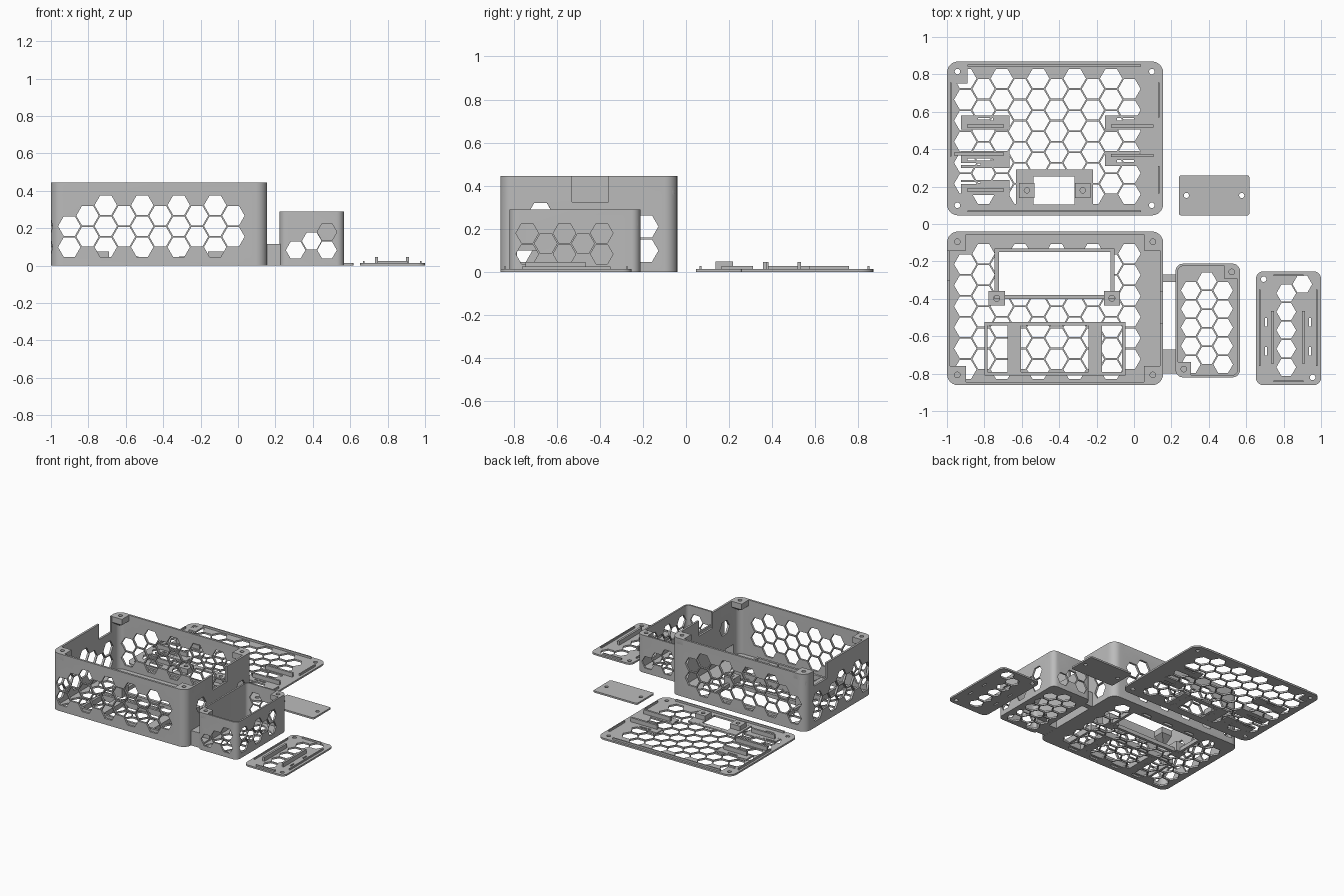
import bpy, bmesh, math

if "Cube" in bpy.data.objects:
    bpy.data.objects.remove(bpy.data.objects["Cube"])

T = 0.013            # plate thickness
PX, PY = 0.0975, 0.1126   # honeycomb spacing on the large parts
R, RS = 0.06, 0.0525      # hexagon radius, large and small parts

grey = bpy.data.materials.new("grey plastic")
grey.diffuse_color = (0.5, 0.5, 0.5, 1)
grey.use_nodes = True
grey.node_tree.nodes["Principled BSDF"].inputs["Base Color"].default_value = grey.diffuse_color

AXES = {"z": lambda u, v, w: (u, v, w),
        "y": lambda u, v, w: (u, w, v),
        "x": lambda u, v, w: (w, u, v)}


def prism(bm, pts, w0, w1, axis="z"):
    """Extrude a 2D outline along an axis."""
    f = AXES[axis]
    a = [bm.verts.new(f(u, v, w0)) for u, v in pts]
    b = [bm.verts.new(f(u, v, w1)) for u, v in pts]
    bm.faces.new(a)
    bm.faces.new(b)
    n = len(pts)
    for i in range(n):
        bm.faces.new((a[i], a[(i + 1) % n], b[(i + 1) % n], b[i]))


def ngon(u, v, r, n=6):
    return [(u + r * math.cos(2 * math.pi * i / n), v + r * math.sin(2 * math.pi * i / n)) for i in range(n)]


def rect(x0, x1, y0, y1):
    return [(x0, y0), (x1, y0), (x1, y1), (x0, y1)]


def rounded(x0, x1, y0, y1, r, n=6):
    pts = []
    for k, (cx, cy) in enumerate([(x1 - r, y1 - r), (x0 + r, y1 - r), (x0 + r, y0 + r), (x1 - r, y0 + r)]):
        for i in range(n + 1):
            a = math.pi / 2 * (k + i / n)
            pts.append((cx + r * math.cos(a), cy + r * math.sin(a)))
    return pts


def make(name, items):
    """Object from a list of (outline, start, end[, axis])."""
    bm = bmesh.new()
    for it in items:
        prism(bm, *it)
    return finish(name, bm)


def finish(name, bm):
    bmesh.ops.recalc_face_normals(bm, faces=bm.faces)
    me = bpy.data.meshes.new(name)
    bm.to_mesh(me)
    bm.free()
    me.materials.append(grey)
    ob = bpy.data.objects.new(name, me)
    bpy.context.collection.objects.link(ob)
    return ob


def cut(ob, items):
    """Subtract prisms from an object and bake the result."""
    tool = make("cutter", items)
    tool.hide_render = True
    m = ob.modifiers.new("cut", 'BOOLEAN')
    m.operation, m.solver, m.object = 'DIFFERENCE', 'EXACT', tool
    dg = bpy.context.evaluated_depsgraph_get()
    me = bpy.data.meshes.new_from_object(ob.evaluated_get(dg))
    ob.modifiers.clear()
    ob.data = me
    bpy.data.objects.remove(tool)


def smooth(ob):
    ob.data.polygons.foreach_set("use_smooth", [True] * len(ob.data.polygons))
    ob.data.set_sharp_from_angle(angle=math.radians(25))


def boss(name, cx, cy, sx, sy, s, r, top, h):
    """Screw boss in a rounded corner, tapering down to the wall."""
    loc = [(0, s), (s, s), (s, 0)]
    loc += [(r - r * math.sin(a), r - r * math.cos(a)) for a in [math.pi / 12 * i for i in range(7)]]
    c = r * (1 - math.sqrt(0.5))
    bm = bmesh.new()
    rings = []
    for z, k in ((top, 1), (top - h, 1), (top - 2 * h, 0.2)):
        rings.append([bm.verts.new((cx + sx * (c + (u - c) * k), cy + sy * (c + (v - c) * k), z)) for u, v in loc])
    bm.faces.new(rings[0])
    bm.faces.new(rings[2])
    n = len(loc)
    for a, b in zip(rings, rings[1:]):
        for i in range(n):
            bm.faces.new((a[i], a[(i + 1) % n], b[(i + 1) % n], b[i]))
    ob = finish(name, bm)
    d = s * 0.54
    cut(ob, [(ngon(cx + sx * d, cy + sy * d, 0.015, 16), top - h * 0.9, top + 0.02)])
    smooth(ob)


def comb(sign):
    """Large honeycomb, ten columns of six."""
    return [(-0.902 + PX * i, sign * ((0.778 if i % 2 == 0 else 0.722) - PY * k))
            for i in range(10) for k in range(6)]


# ---- large lid
lid = make("large_lid", [(rounded(-1, 0.156, 0.046, 0.869, 0.06), 0, T)])
cut(lid, [(ngon(x, y, R), -0.02, 0.03) for x, y in comb(1)])
smooth(lid)
lid_pads = make("lid_pads", [(rect(*p), 0.0004, T - 0.0004) for p in (
    (-0.98, -0.89, 0.75, 0.83), (-0.925, -0.665, 0.506, 0.58), (-0.925, -0.665, 0.30, 0.39),
    (-0.925, -0.665, 0.155, 0.235), (-0.155, 0.03, 0.506, 0.58), (-0.155, 0.03, 0.31, 0.39),
    (-0.632, -0.22, 0.095, 0.292))])
cut(lid_pads, [(rect(*s), -0.02, 0.03) for s in (
    (-0.835, -0.755, 0.553, 0.567), (-0.89, -0.755, 0.34, 0.35), (-0.925, -0.82, 0.315, 0.325),
    (-0.925, -0.82, 0.215, 0.225), (-0.09, 0.0, 0.553, 0.567), (-0.09, 0.0, 0.33, 0.342))])
holes = [(ngon(x, y, 0.015, 16), -0.02, 0.03) for x in (-0.944, 0.095) for y in (0.10, 0.815)]
window = [(rect(-0.536, -0.317, 0.105, 0.255), -0.02, 0.1)]
cut(lid, holes + window)
cut(lid_pads, window + holes[1:2])
smooth(lid)
make("lid_lips", [(rect(*p), T / 2, 0.028) for p in (
    (-0.89, 0.037, 0.842, 0.852), (-0.89, 0.037, 0.063, 0.073), (-0.984, -0.975, 0.36, 0.757),
    (0.127, 0.136, 0.57, 0.757), (0.127, 0.136, 0.164, 0.31))])
make("lid_rails", [(rect(x0, x1, y - 0.008, y + 0.008), T / 2, 0.045) for x0, x1, y in (
    (-0.894, -0.695, 0.525), (-0.963, -0.695, 0.375), (-0.894, -0.695, 0.183),
    (-0.124, 0.105, 0.525), (-0.124, 0.105, 0.365))])
lid_posts = make("lid_posts", [(rect(x - 0.042, x + 0.042, 0.138, 0.218), T / 2, 0.048) for x in (-0.573, -0.274)])
cut(lid_posts, [(ngon(x, 0.18, 0.014, 16), 0.015, 0.1) for x in (-0.573, -0.274)])

# ---- large box shell
box = make("large_box", [(rounded(-1, 0.156, -0.862, -0.04, 0.06), 0, 0.445)])
cut(box, [(rounded(-0.984, 0.14, -0.846, -0.056, 0.045), T, 0.6)])
tunnel = [(rect(-0.785, -0.685, 0.025, 0.1), 0.08, 0.27, "x")]
vents = [(ngon(x, y, R), -0.02, 0.03) for x, y in comb(-1)]
for i in range(10):
    for z in ((0.323, 0.211, 0.099) if i % 2 == 0 else (0.267, 0.155)):
        if not (i == 0 and z > 0.3):
            for w in (-0.854, -0.048):
                vents.append((ngon(-0.902 + PX * i, z, R), w - 0.02, w + 0.02, "y"))
for i in range(7):
    for z in ((0.211, 0.099) if i % 2 == 0 else (0.267, 0.155)):
        if not (i == 1 and z > 0.2):
            vents.append((ngon(-0.188 - PX * i, z, R), -1.02, -0.97, "x"))
for y, z in ((-0.188, 0.211), (-0.188, 0.099), (-0.675, 0.267)):
    vents.append((ngon(y, z, R), 0.12, 0.18, "x"))
cut(box, vents)
# cable notches, tunnel and display window
cut(box, [(rect(-0.528, -0.36, 0.325, 0.6), 0.1, 0.2, "x"),
          (rect(-0.30, -0.145, 0.325, 0.6), -1.05, -0.95, "x"),
          (rect(-0.723, -0.125, -0.38, -0.15), -0.05, 0.03)] + tunnel)
smooth(box)
for sx, cx in ((1, -1), (-1, 0.156)):
    for sy, cy in ((1, -0.862), (-1, -0.04)):
        boss("large_box_boss", cx, cy, sx, sy, 0.102, 0.06, 0.445, 0.045)

# display frame and its four posts
frame = make("display_frame", [(rect(-0.745, -0.103, -0.402, -0.13), 0.0004, 0.03)])
cut(frame, [(rect(-0.723, -0.125, -0.38, -0.15), -0.05, 0.1)])
spots = [(x, y) for x in (-0.734, -0.118) for y in (-0.397, -0.139)]
posts = make("display_posts", [(rect(x - 0.043, x + 0.043, y - 0.04, y + 0.04), 0.0004, 0.075) for x, y in spots])
cut(posts, [(ngon(x, y, 0.016, 16), 0.02, 0.1) for x, y in spots]
    + [(rect(-0.723, -0.125, -0.38, -0.15), -0.05, 0.1)])

# battery tray with cross bars
tray = make("tray_frame", [(rect(-0.80, -0.045, -0.81, -0.525), 0.0004, 0.045)])
cut(tray, [(rect(-0.782, -0.063, -0.792, -0.543), -0.05, 0.1)])
make("tray_bars", [(rect(x, x + 0.07, -0.80, -0.535), 0.0004, 0.04) for x in (-0.675, -0.242)])

# ---- small box shell
small = make("small_box", [(rounded(0.222, 0.567, -0.82, -0.212, 0.04), 0, 0.29)])
cut(small, [(rounded(0.235, 0.554, -0.807, -0.225, 0.028), T, 0.5)])
vents = [(ngon(0.39 + 0.0865 * c, (-0.355 if c else -0.306) - 0.099 * k, RS), -0.02, 0.03)
         for c in (-1, 0, 1) for k in range(5)]
low = [(0.308, 0.083), (0.394, 0.132), (0.476, 0.083)]
for u, z in low + [(0.476, 0.18)]:
    vents.append((ngon(u, z, RS), -0.84, -0.79, "y"))
for u, z in low + [(0.308, 0.18)]:
    vents.append((ngon(u, z, RS), -0.24, -0.19, "y"))
for i in range(5):
    for z in ((0.18, 0.083) if i % 2 == 0 else (0.132,)):
        vents.append((ngon(-0.737 + 0.0865 * i, z, RS), 0.545, 0.59, "x"))
cut(small, vents + tunnel)
smooth(small)
boss("small_box_boss", 0.222, -0.82, 1, 1, 0.082, 0.04, 0.29, 0.04)
boss("small_box_boss", 0.567, -0.212, -1, -1, 0.082, 0.04, 0.29, 0.04)

# bridges joining the two boxes
bridge = make("cable_bridge", [(rect(0.142, 0.233, -0.80, -0.67), 0.0004, 0.115)])
cut(bridge, tunnel)
make("rear_bridge", [(rect(0.15, 0.228, -0.31, -0.27), 0, 0.115)])

# ---- small lid
cover = make("small_lid", [(rounded(0.652, 1, -0.862, -0.253, 0.04), 0, T)])
cut(cover, [(ngon(0.814, -0.37 - 0.099 * k, RS), -0.02, 0.03) for k in range(5)]
    + [(ngon(0.90, -0.322, RS), -0.02, 0.03)]
    + [(ngon(x, y, 0.015, 16), -0.02, 0.03) for x, y in ((0.693, -0.295), (0.955, -0.82))]
    + [(rect(x - 0.006, x + 0.006, y - 0.022, y + 0.022), -0.02, 0.03) for x in (0.706, 0.941) for y in (-0.525, -0.68)])
smooth(cover)
make("small_lid_lips", [(rect(*p), T / 2, 0.025) for p in (
    (0.746, 0.906, -0.279, -0.27), (0.746, 0.906, -0.845, -0.836),
    (0.668, 0.676, -0.76, -0.35), (0.972, 0.98, -0.76, -0.35))])
make("small_lid_rails", [(rect(x - 0.008, x + 0.008, -0.745, -0.466), T / 2, 0.045) for x in (0.741, 0.906)])

# ---- loose clamp plate
plate = make("clamp_plate", [(rounded(0.24, 0.617, 0.046, 0.26, 0.012), 0, T)])
cut(plate, [(ngon(x, 0.153, 0.014, 16), -0.02, 0.03) for x in (0.28, 0.576)])
smooth(plate)
